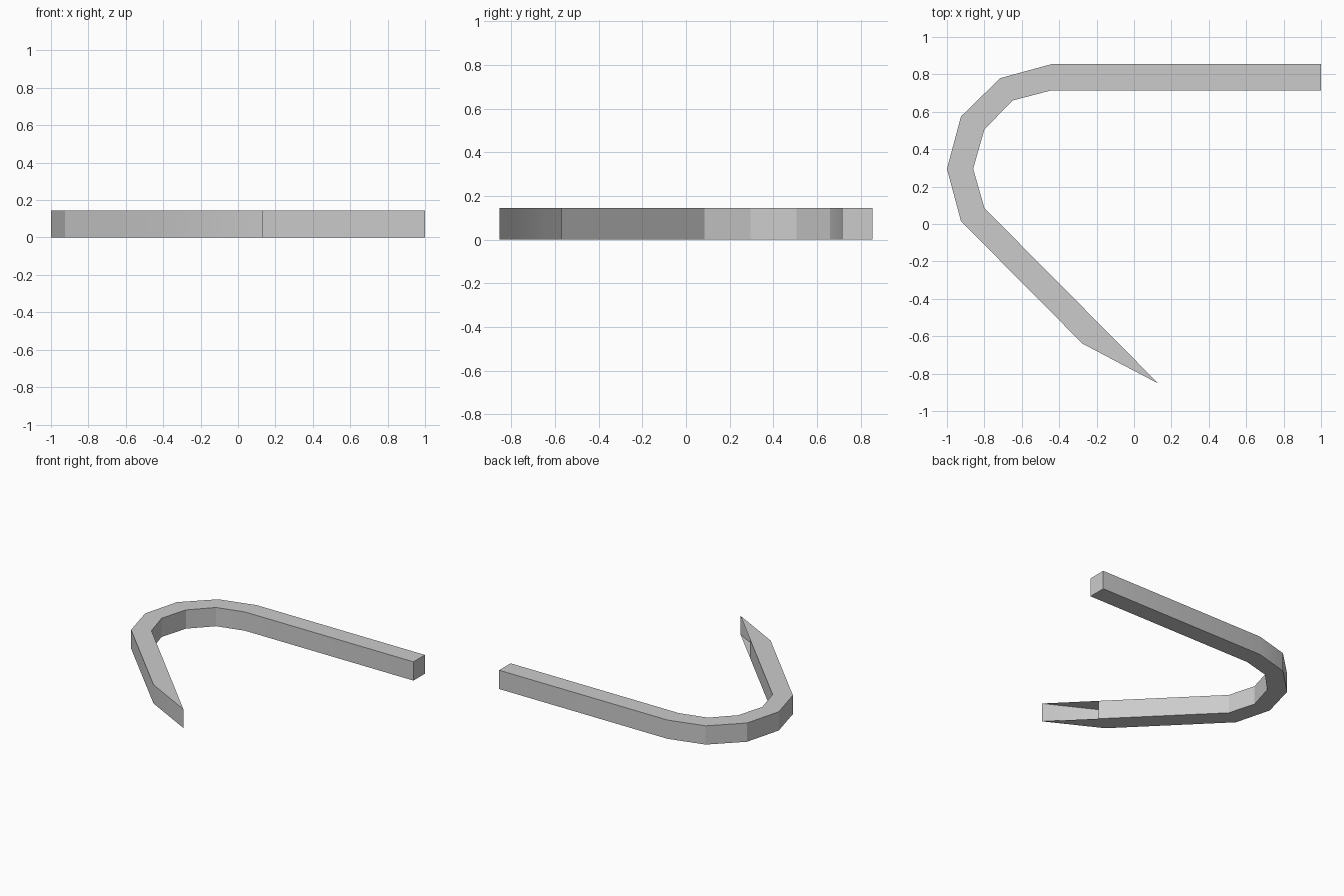
import bpy
import bmesh
from math import radians

cube = bpy.data.objects.get("Cube")
if cube:
    bpy.data.objects.remove(cube)

HEIGHT = 0.145

# Paired plan points along the bent bar, from the square end to the blade
INNER = [(1, .715), (-.44, .715), (-.65, .66), (-.80, .505),
         (-.86, .295), (-.80, .085), (-.15, -.57)]
OUTER = [(1, .855), (-.44, .855), (-.715, .78), (-.925, .575),
         (-1, .295), (-.925, .015), (-.275, -.64)]
TIP = (.13, -.853)

# Light grey metal
grey = bpy.data.materials.new("light_grey")
grey.use_nodes = True
colour = (0.6, 0.6, 0.6, 1)
grey.diffuse_color = colour
grey.node_tree.nodes["Principled BSDF"].inputs["Base Color"].default_value = colour

# Plan strip ending in a pointed triangle
bm = bmesh.new()
inner = [bm.verts.new((x, y, 0)) for x, y in INNER]
outer = [bm.verts.new((x, y, 0)) for x, y in OUTER]
tip = bm.verts.new((*TIP, 0))
for i in range(len(inner) - 1):
    bm.faces.new((inner[i], inner[i + 1], outer[i + 1], outer[i]))
bm.faces.new((inner[-1], tip, outer[-1]))

# Raise the strip into a solid bar
raised = bmesh.ops.extrude_face_region(bm, geom=bm.faces[:])["geom"]
top_verts = [g for g in raised if isinstance(g, bmesh.types.BMVert)]
bmesh.ops.translate(bm, verts=top_verts, vec=(0, 0, HEIGHT))
bmesh.ops.recalc_face_normals(bm, faces=bm.faces[:])

# Open the inner wall of the hollow pointed tip
opening = [f for f in bm.faces if inner[-1] in f.verts and tip in f.verts
           and abs(f.normal.z) < 0.5]
bmesh.ops.delete(bm, geom=opening, context="FACES_ONLY")

mesh = bpy.data.meshes.new("bent_bar")
bm.to_mesh(mesh)
bm.free()
mesh.materials.append(grey)
bar = bpy.data.objects.new("bent_bar", mesh)
bpy.context.collection.objects.link(bar)

# Smooth only the gentle bends
bpy.ops.object.select_all(action="DESELECT")
bar.select_set(True)
bpy.context.view_layer.objects.active = bar
bpy.ops.object.shade_smooth_by_angle(angle=radians(25))
